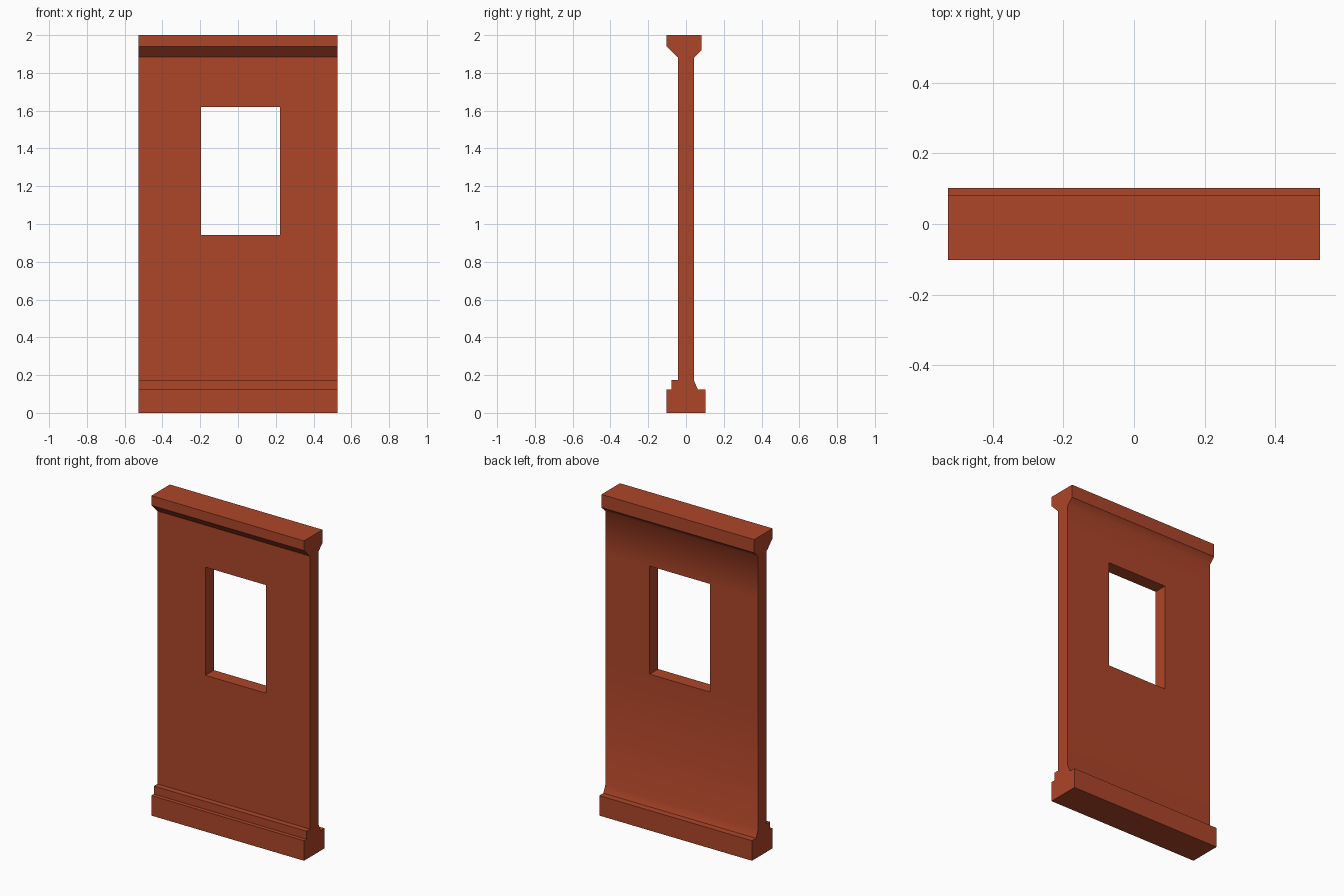
import bpy, bmesh

if "Cube" in bpy.data.objects:
    bpy.data.objects.remove(bpy.data.objects["Cube"])

W = 0.042                      # half thickness of the wall
Z0, Z1 = 0.943, 1.619          # window sill and head
XS = [-0.528, -0.196, 0.222, 0.528]   # wall ends and window jambs

# Cross-section (y, z): front side going up, then back side going down
front = [(-0.102, 0), (-0.102, 0.125), (-0.077, 0.125), (-0.077, 0.175), (-W, 0.175),
         (-W, Z0), (-W, Z1), (-W, 1.885), (-0.048, 1.885), (-0.102, 1.94), (-0.102, 2)]
back = [(0.081, 2), (0.081, 1.918), (W, 1.88), (W, Z1), (W, Z0),
        (W, 0.172), (0.062, 0.125), (0.102, 0.125), (0.102, 0)]
profile = front + back
n = len(profile)
f0 = profile.index((-W, Z0))   # front window row
b0 = profile.index((W, Z1))    # back window row

bm = bmesh.new()
cols = [[bm.verts.new((x, y, z)) for y, z in profile] for x in XS]

# Sweep the profile along x, leaving the window cells open
for c in range(3):
    for i in range(n):
        if c == 1 and i in (f0, b0):
            continue
        j = (i + 1) % n
        bm.faces.new((cols[c][i], cols[c + 1][i], cols[c + 1][j], cols[c][j]))

# End caps
bm.faces.new(cols[0])
bm.faces.new(cols[-1][::-1])

# Window reveals joining front and back openings
ring_f = [cols[1][f0], cols[2][f0], cols[2][f0 + 1], cols[1][f0 + 1]]
ring_b = [cols[1][b0 + 1], cols[2][b0 + 1], cols[2][b0], cols[1][b0]]
for i in range(4):
    j = (i + 1) % 4
    bm.faces.new((ring_f[i], ring_f[j], ring_b[j], ring_b[i]))
bmesh.ops.recalc_face_normals(bm, faces=bm.faces)

# Smooth blend only where the back wall meets its cornice and plinth slopes
for f in bm.faces:
    f.smooth = True
for e in bm.edges:
    a, b = e.verts
    blend = all(abs(v.co.y - W) < 1e-4 for v in e.verts) and abs(a.co.z - b.co.z) < 1e-4 \
        and (a.co.z > 1.8 or a.co.z < 0.3)
    e.smooth = blend or e.calc_face_angle(0) < 0.02

mesh = bpy.data.meshes.new("window_wall")
bm.to_mesh(mesh)
bm.free()
wall = bpy.data.objects.new("window_wall", mesh)
bpy.context.collection.objects.link(wall)

# Brick red colour
mat = bpy.data.materials.new("brick_red")
mat.diffuse_color = (0.42, 0.06, 0.022, 1)
mat.use_nodes = True
mat.node_tree.nodes["Principled BSDF"].inputs["Base Color"].default_value = mat.diffuse_color
mesh.materials.append(mat)
